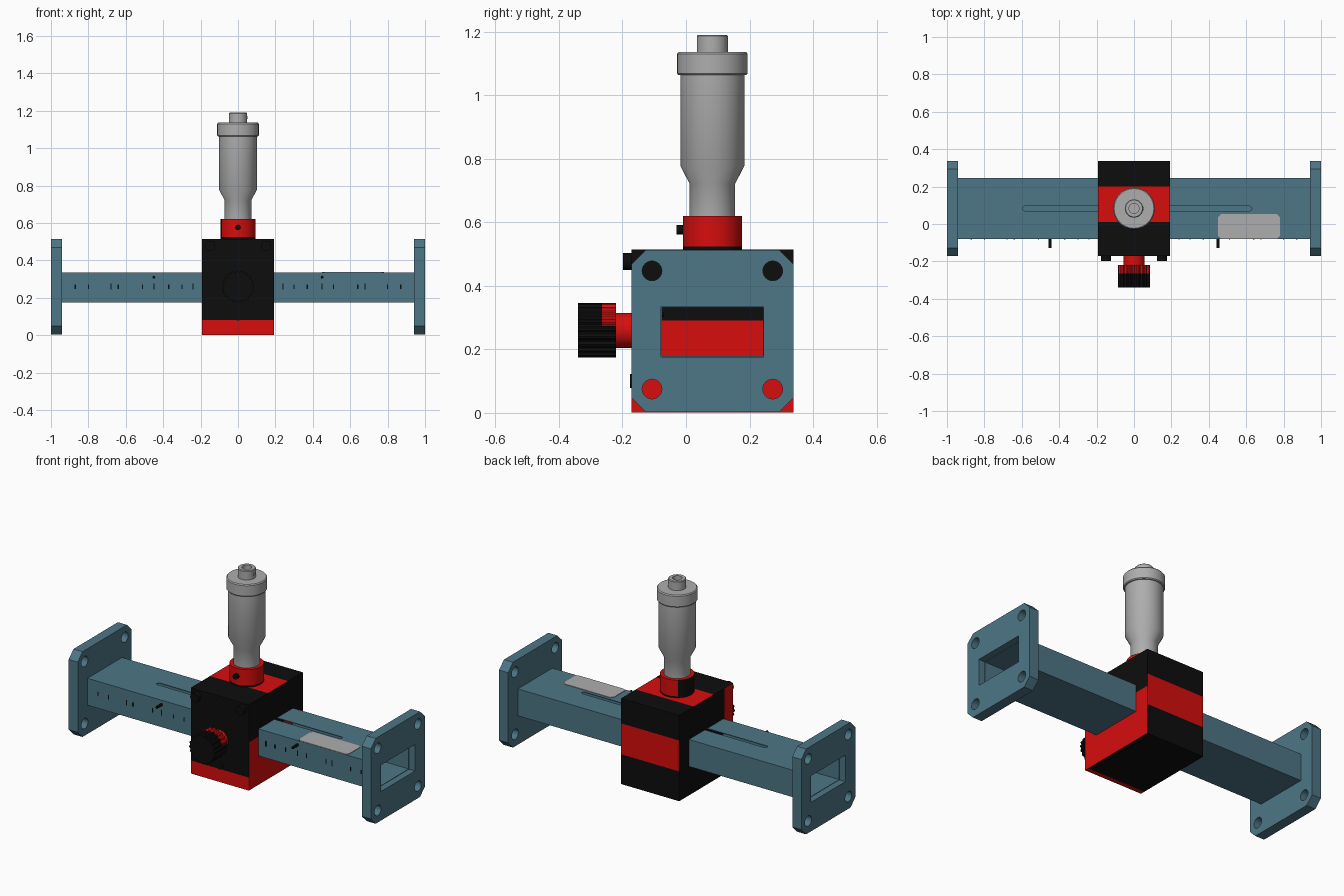
import bpy, bmesh, math
from mathutils import Matrix, Vector

if "Cube" in bpy.data.objects:
    bpy.data.objects.remove(bpy.data.objects["Cube"])

CY, CZ = 0.083, 0.257          # centre line of the guide


def material(name, rgb):
    m = bpy.data.materials.new(name)
    m.diffuse_color = (*rgb, 1)
    m.use_nodes = True
    m.node_tree.nodes["Principled BSDF"].inputs["Base Color"].default_value = m.diffuse_color
    return m


TEAL = material("teal", (0.075, 0.18, 0.24))
BLACK = material("black", (0.004, 0.004, 0.004))
RED = material("red", (0.68, 0.004, 0.004))
GREY = material("grey", (0.42, 0.42, 0.42))


def finish(name, bm, mats, smooth=False):
    bmesh.ops.recalc_face_normals(bm, faces=bm.faces)
    me = bpy.data.meshes.new(name)
    bm.to_mesh(me)
    bm.free()
    ob = bpy.data.objects.new(name, me)
    bpy.context.collection.objects.link(ob)
    for m in mats:
        me.materials.append(m)
    if smooth:
        activate(ob)
        bpy.ops.object.shade_smooth_by_angle(angle=math.radians(35))
    return ob


def activate(ob):
    bpy.ops.object.select_all(action='DESELECT')
    ob.select_set(True)
    bpy.context.view_layer.objects.active = ob


def prism_bm(profile, depth):
    """Extrude closed list of points along depth."""
    bm = bmesh.new()
    f = bm.faces.new([bm.verts.new(p) for p in profile])
    ext = bmesh.ops.extrude_face_region(bm, geom=[f])
    bmesh.ops.translate(bm, vec=depth, verts=[v for v in ext["geom"] if isinstance(v, bmesh.types.BMVert)])
    return bm


def box_bm(lo, hi):
    (a, b, c), (d, e, g) = lo, hi
    return prism_bm([(a, b, c), (d, b, c), (d, e, c), (a, e, c)], (0, 0, g - c))


def rod(name, a, b, r, mat, seg=24):
    """Cylinder between two points."""
    a, b = Vector(a), Vector(b)
    bm = bmesh.new()
    rot = (b - a).to_track_quat('Z', 'Y').to_matrix().to_4x4()
    bmesh.ops.create_cone(bm, cap_ends=True, segments=seg, radius1=r, radius2=r,
                          depth=(b - a).length, matrix=Matrix.Translation((a + b) / 2) @ rot)
    return finish(name, bm, [mat], True)


def lathe_bm(profile, seg=48):
    """Revolve (radius, z) points around the vertical micrometer axis."""
    bm = bmesh.new()
    vs = [bm.verts.new((r, CY, z)) for r, z in profile]
    es = [bm.edges.new(p) for p in zip(vs, vs[1:])]
    bmesh.ops.spin(bm, geom=vs + es, cent=(0, CY, 0), axis=(0, 0, 1), angle=math.tau, steps=seg)
    bmesh.ops.remove_doubles(bm, verts=bm.verts, dist=1e-5)
    return bm


def cut(ob, cutters):
    activate(ob)
    for c in cutters:
        c.hide_render = True
        m = ob.modifiers.new("cut", 'BOOLEAN')
        m.object, m.operation, m.solver = c, 'DIFFERENCE', 'EXACT'
        bpy.ops.object.modifier_apply(modifier=m.name)
    for c in cutters:
        bpy.data.objects.remove(c)


# Guide tubes and end flanges on both sides of the carriage
for s, side in ((-1, "left"), (1, "right")):
    lo, hi = sorted((s * 0.185, s * 0.96))
    tube = finish(side + "_guide_tube", box_bm((lo, -0.08, 0.175), (hi, 0.246, 0.336)), [TEAL])
    end = 0.63 if s > 0 else 0.595
    r = 0.0125
    arc = [(s * (end - r + r * math.cos(a)), CY + r * math.sin(a), 0.31)
           for a in [math.pi * (i / 8 - 0.5) for i in range(9)]]
    slot_pts = arc + [(s * 0.1, CY + r, 0.31), (s * 0.1, CY - r, 0.31)]
    slot = finish("slot_cutter", prism_bm(slot_pts, (0, 0, 0.1)), [TEAL])
    bore = finish("bore_cutter", box_bm((-1.2, -0.076, 0.179), (1.2, 0.242, 0.332)), [TEAL])
    cut(tube, [bore, slot])

    h, k = 0.255, 0.21
    ring = [(-h, -k), (-k, -h), (k, -h), (h, -k), (h, k), (k, h), (-k, h), (-h, k)]
    flange = finish(side + "_flange", prism_bm([(s * 0.94, CY + y, 0.258 + z) for y, z in ring],
                                               (s * 0.06, 0, 0)), [TEAL])
    holes = [rod("hole_cutter", (s * 0.9, y, z), (s * 1.1, y, z), 0.031, TEAL)
             for y in (CY - 0.19, CY + 0.19) for z in (0.075, 0.447)]
    bore = finish("bore_cutter", box_bm((-1.2, -0.0785, 0.1765), (1.2, 0.2445, 0.3345)), [TEAL])
    cut(flange, holes + [bore])
    activate(flange)
    bpy.ops.object.shade_smooth_by_angle(angle=math.radians(30))

    # Small index pins and cover screws on the front
    rod(side + "_index_pin", (s * 0.45, -0.07, 0.31), (s * 0.45, -0.127, 0.31), 0.008, BLACK, 12)
    rod(side + "_cover_screw", (s * 0.15, -0.16, 0.477), (s * 0.15, -0.199, 0.477), 0.027, BLACK)

    # Scale ticks on the front wall
    for i, x in enumerate((0.24, 0.30, 0.37, 0.45, 0.51, 0.64, 0.68, 0.80, 0.87)):
        t = 0.012 if i % 3 else 0.016
        finish(side + "_scale_tick", box_bm((s * x - 0.003, -0.082, 0.26 - t),
                                            (s * x + 0.003, -0.0795, 0.26 + t)), [BLACK])

# Light label plate on the top wall
c = 0.015
pts = [(0.45 + c, -0.079), (0.78 - c, -0.079), (0.78, -0.079 + c), (0.78, 0.053 - c),
       (0.78 - c, 0.053), (0.45 + c, 0.053), (0.45, 0.053 - c), (0.45, -0.079 + c)]
finish("label_plate", prism_bm([(x, y, 0.335) for x, y in pts], (0, 0, 0.004)), [GREY])

# Carriage block, cut into bands for its red and black paint
bm = box_bm((-0.192, -0.172, 0.002), (0.192, 0.338, 0.515))
for axis, values in ((1, (-0.145, -0.09, 0.01, 0.2)), (2, (0.08, 0.18, 0.29, 0.365))):
    for v in values:
        co, no = Vector(), Vector()
        co[axis], no[axis] = v, 1
        bmesh.ops.bisect_plane(bm, geom=bm.verts[:] + bm.edges[:] + bm.faces[:], plane_co=co, plane_no=no)
bmesh.ops.recalc_face_normals(bm, faces=bm.faces)
for f in bm.faces:
    n, p = f.normal, f.calc_center_median()
    red = ((n.x > .5 and p.z < 0.29) or (n.x < -.5 and p.y < -0.09)
           or (n.y < -.5 and p.z < 0.08) or (n.y > .5 and 0.18 < p.z < 0.365)
           or (n.z > .5 and 0.01 < p.y < 0.2) or (n.z < -.5 and p.y < -0.145))
    f.material_index = int(red)
finish("carriage_block", bm, [BLACK, RED])

# Clamp collar: red, with a black base line and black left rear
bm = lathe_bm([(0, 0.51), (0.093, 0.51), (0.093, 0.524), (0.093, 0.62), (0, 0.62)])
for f in bm.faces:
    p = f.calc_center_median()
    a = math.degrees(math.atan2(p.y - CY, p.x)) % 360
    if p.z < 0.523 or (130 < a < 200 and p.z < 0.619):
        f.material_index = 1
finish("clamp_collar", bm, [RED, BLACK], True)
rod("collar_set_screw", (0, 0.0, 0.576), (0, -0.03, 0.576), 0.015, BLACK, 16)

# Micrometer head
finish("micrometer_head", lathe_bm([
    (0, 0.61), (0.072, 0.61), (0.072, 0.722), (0.101, 0.778), (0.101, 1.063), (0.107, 1.063),
    (0.111, 1.068), (0.111, 1.13), (0.106, 1.136), (0.049, 1.136), (0.049, 1.186), (0.045, 1.19),
    (0.027, 1.19), (0.027, 1.165), (0, 1.165)]), [GREY], True)
rod("cap_pin", (0.04, CY, 1.163), (0.051, CY, 1.163), 0.008, GREY, 12)

# Front clamp knob with flutes, its rear upper part red
rod("knob_shaft", (0, -0.15, 0.26), (0, -0.225, 0.26), 0.055, RED, 32)
N = 80
prof = []
for i in range(N):
    r = 0.086 if i % 4 < 2 else 0.079
    a = math.tau * i / N
    prof.append((r * math.cos(a), -0.22, 0.26 + r * math.sin(a)))
bm = prism_bm(prof, (0, -0.12, 0))
for co, no in (((0, -0.265, 0), (0, 1, 0)), ((0, 0, 0.275), (0, 0, 1))):
    bmesh.ops.bisect_plane(bm, geom=bm.verts[:] + bm.edges[:] + bm.faces[:], plane_co=co, plane_no=no)
for f in bm.faces:
    p = f.calc_center_median()
    f.material_index = int(p.y > -0.265 and p.z > 0.275)
finish("clamp_knob", bm, [BLACK, RED])
rod("lower_cover_screw", (0, -0.165, 0.1), (0, -0.176, 0.1), 0.022, BLACK)
